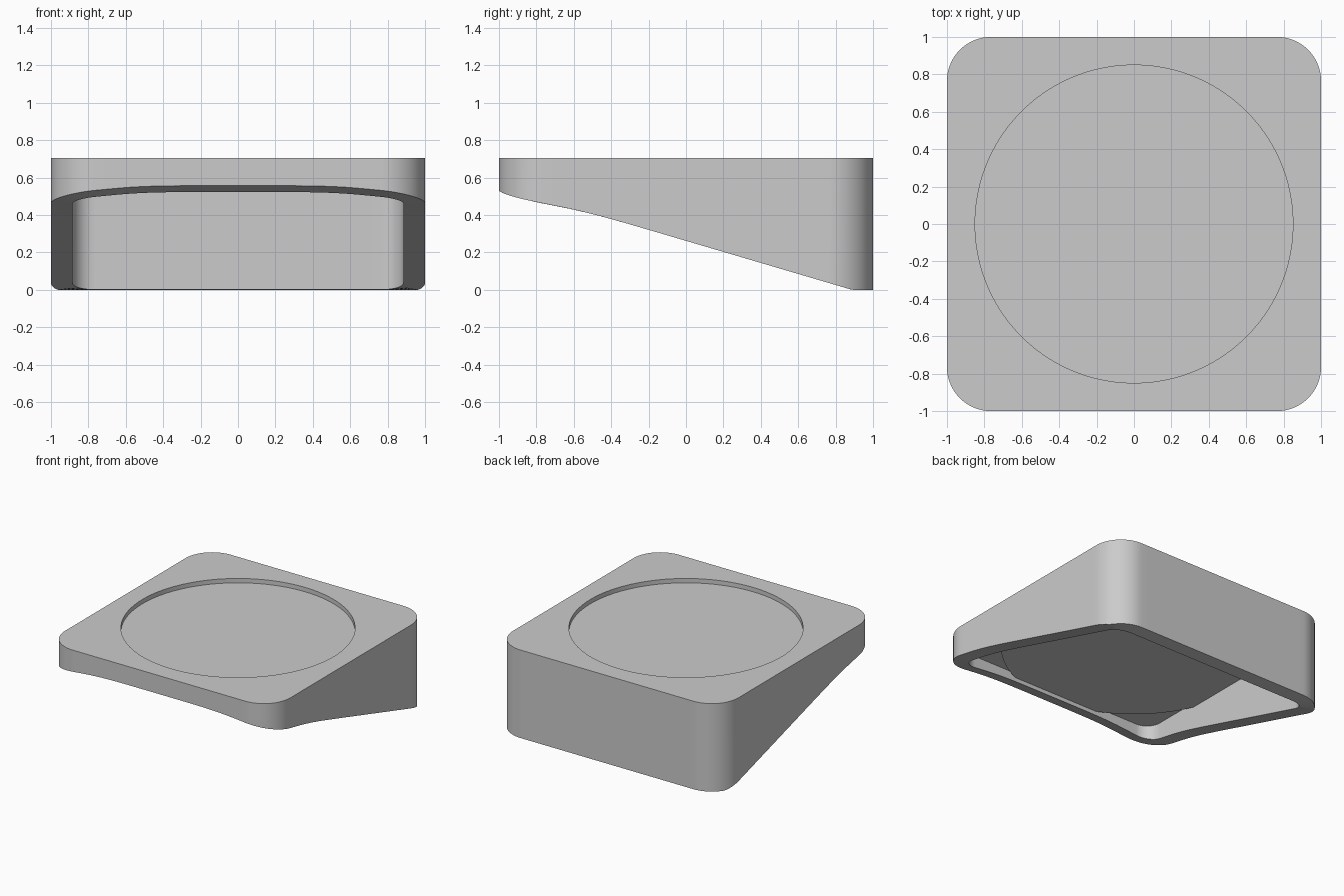
import bpy
import bmesh
import math

if "Cube" in bpy.data.objects:
    bpy.data.objects.remove(bpy.data.objects["Cube"], do_unlink=True)

HEIGHT = 0.705
WALL = 0.115
CORNER = 0.235
RECESS_RADIUS = 0.85
RECESS_DEPTH = 0.035
CEILING = HEIGHT - WALL

grey = bpy.data.materials.new("light grey")
grey.use_nodes = True
colour = (0.6, 0.6, 0.6, 1)
grey.diffuse_color = colour
grey.node_tree.nodes["Principled BSDF"].inputs["Base Color"].default_value = colour


def rounded_square(half, radius, arc_steps=16, side_steps=24):
    """Counter-clockwise outline with evenly divided straight sides."""
    c = half - radius
    points = []
    for q in range(4):
        turn = q * math.pi / 2
        local = [(half, -c + 2 * c * i / side_steps) for i in range(side_steps)]
        for i in range(arc_steps):
            a = math.pi / 2 * i / arc_steps
            local.append((c + radius * math.cos(a), c + radius * math.sin(a)))
        for x, y in local:
            points.append((x * math.cos(turn) - y * math.sin(turn),
                           x * math.sin(turn) + y * math.cos(turn)))
    return points


def rim_height(x, y):
    """Sloped underside, sagging a little at the two front corners."""
    r = math.hypot(abs(x) - 0.93, y + 0.93)
    return max(0, 0.262 - 0.295 * y - 0.036 * math.exp(-(r / 0.3) ** 2))


def ring(bm, outline, height):
    return [bm.verts.new((x, y, height(x, y) if callable(height) else height))
            for x, y in outline]


def bridge(bm, a, b):
    n = len(a)
    for i in range(n):
        j = (i + 1) % n
        bm.faces.new((a[i], a[j], b[j], b[i]))


def finish(bm, name):
    mesh = bpy.data.meshes.new(name)
    bm.to_mesh(mesh)
    bm.free()
    mesh.materials.append(grey)
    obj = bpy.data.objects.new(name, mesh)
    bpy.context.collection.objects.link(obj)
    bpy.ops.object.select_all(action="DESELECT")
    obj.select_set(True)
    bpy.context.view_layer.objects.active = obj
    bpy.ops.object.shade_smooth_by_angle(angle=math.radians(30))


# Hollow wedge body with a round recess in the top
outer = rounded_square(1, CORNER)
inner = rounded_square(1 - WALL, CORNER - WALL)
circle = [(RECESS_RADIUS * x / math.hypot(x, y), RECESS_RADIUS * y / math.hypot(x, y))
          for x, y in outer]
bm = bmesh.new()
rings = [ring(bm, inner, CEILING), ring(bm, inner, rim_height),
         ring(bm, outer, rim_height), ring(bm, outer, HEIGHT),
         ring(bm, circle, HEIGHT), ring(bm, circle, HEIGHT - RECESS_DEPTH)]
for lower, upper in zip(rings, rings[1:]):
    bridge(bm, lower, upper)
bm.faces.new(rings[-1])
bm.faces.new(list(reversed(rings[0])))
bmesh.ops.recalc_face_normals(bm, faces=bm.faces)
finish(bm, "tray_body")

# Round underside of the recess, cut off by the four inner walls
boss_radius = RECESS_RADIUS + WALL
start = math.acos((1 - WALL) / boss_radius)
boss = []
for q in range(4):
    for i in range(17):
        a = q * math.pi / 2 + start + (math.pi / 2 - 2 * start) * i / 16
        boss.append((boss_radius * math.cos(a), boss_radius * math.sin(a)))
bm = bmesh.new()
low = ring(bm, boss, CEILING - RECESS_DEPTH)
high = ring(bm, boss, CEILING + 0.01)
bridge(bm, low, high)
bm.faces.new(list(reversed(low)))
bm.faces.new(high)
bmesh.ops.recalc_face_normals(bm, faces=bm.faces)
finish(bm, "recess_underside")
